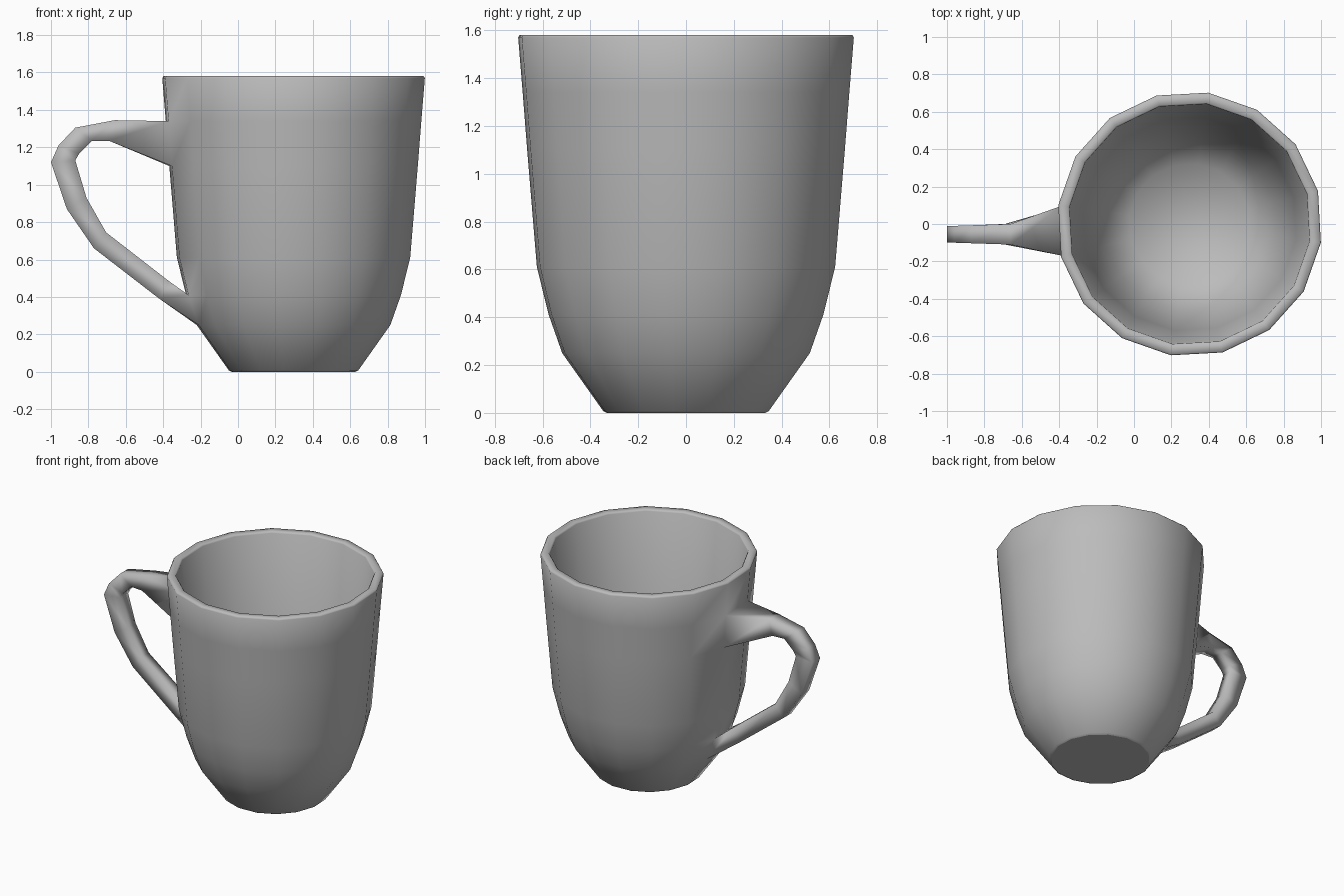
import bpy, bmesh, math

cube = bpy.data.objects.get("Cube")
if cube:
    bpy.data.objects.remove(cube)

SIDES = 16
CENTRE_X = 0.297
TURN = math.radians(-8.1)

ceramic = bpy.data.materials.new("grey ceramic")
ceramic.use_nodes = True
grey = (0.5, 0.5, 0.5, 1)
ceramic.diffuse_color = grey
ceramic.node_tree.nodes["Principled BSDF"].inputs["Base Color"].default_value = grey

bm = bmesh.new()


def ring(radius, z):
    angles = [TURN + math.tau * i / SIDES for i in range(SIDES)]
    return [bm.verts.new((CENTRE_X + radius * math.cos(a), radius * math.sin(a), z))
            for a in angles]


def bridge(a, b, skip=None):
    n = len(a)
    for i in range(n):
        if i != skip:
            j = (i + 1) % n
            bm.faces.new((a[i], a[j], b[j], b[i]))


# Cup: radius and height from the base, over the rim, down to the inner floor
profile = [(0.335, 0), (0.35, 0.008), (0.523, 0.25), (0.58, 0.41), (0.63, 0.61),
           (0.671, 1.1), (0.69, 1.34), (0.709, 1.57), (0.703, 1.58), (0.655, 1.58),
           (0.648, 1.57), (0.575, 0.61), (0.525, 0.41), (0.465, 0.25), (0.325, 0.06)]
rings = [ring(r, z) for r, z in profile]
LOWER, UPPER = 2, 5          # rows whose handle-side face is left open
HANDLE_SIDE = SIDES // 2
for k in range(len(rings) - 1):
    bridge(rings[k], rings[k + 1], HANDLE_SIDE if k in (LOWER, UPPER) else None)
base = bm.faces.new(list(reversed(rings[0])))
bm.faces.new(rings[-1])


def opening(row, upper_is_outer):
    lo, hi = rings[row], rings[row + 1]
    a, b = HANDLE_SIDE, HANDLE_SIDE + 1
    outer, inner = (hi, lo) if upper_is_outer else (lo, hi)
    return [outer[a], outer[b], inner[b], inner[a]]


# Handle: outer x, z and inner x, z of each section, then half the width
sections = [(-0.66, 1.345, -0.69, 1.235, 0.055), (-0.87, 1.305, -0.78, 1.235, 0.048),
            (-0.96, 1.21, -0.85, 1.165, 0.045), (-1.0, 1.12, -0.87, 1.13, 0.045),
            (-0.915, 0.87, -0.81, 0.93, 0.045), (-0.77, 0.66, -0.705, 0.745, 0.045),
            (-0.42, 0.39, -0.37, 0.485, 0.05)]
loops = [opening(UPPER, True)]
for xo, zo, xi, zi, w in sections:
    y = -0.055
    loops.append([bm.verts.new(p) for p in ((xo, y + w, zo), (xo, y - w, zo),
                                            (xi, y - w, zi), (xi, y + w, zi))])
loops.append(opening(LOWER, False))
for a, b in zip(loops, loops[1:]):
    bridge(a, b)

bmesh.ops.recalc_face_normals(bm, faces=bm.faces)
for f in bm.faces:
    f.smooth = True
base.smooth = False

mesh = bpy.data.meshes.new("mug")
bm.to_mesh(mesh)
bm.free()
mesh.materials.append(ceramic)
mug = bpy.data.objects.new("mug", mesh)
bpy.context.collection.objects.link(mug)
